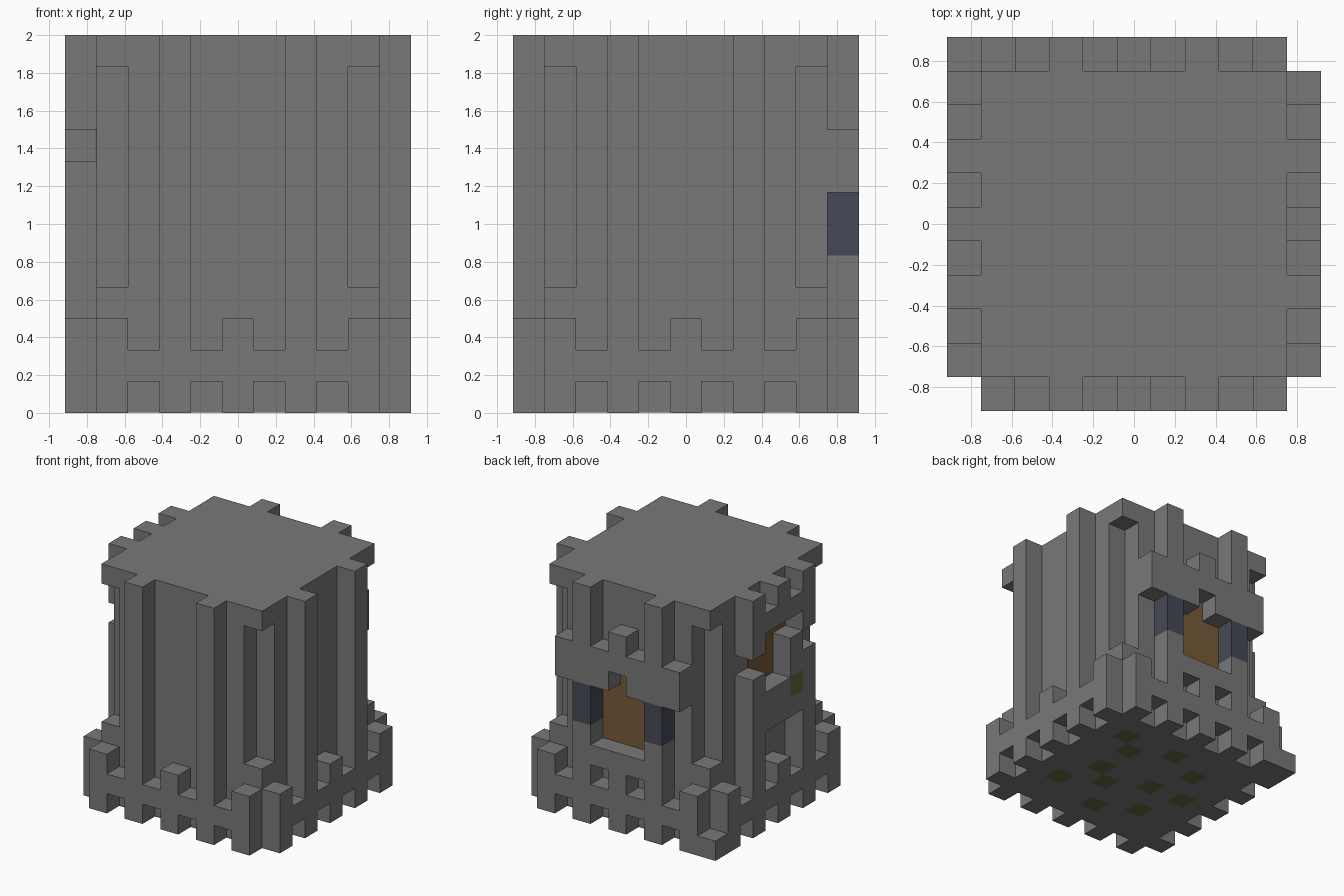
import bpy
import bmesh
from mathutils import Matrix, Vector

if "Cube" in bpy.data.objects:
    bpy.data.objects.remove(bpy.data.objects["Cube"], do_unlink=True)

U = 1 / 6       # block size
HALF = 5.5      # half the footprint, in blocks


def material(name, rgb):
    m = bpy.data.materials.new(name)
    m.use_nodes = True
    m.diffuse_color = (*rgb, 1)
    bsdf = next(n for n in m.node_tree.nodes if n.type == "BSDF_PRINCIPLED")
    bsdf.inputs["Base Color"].default_value = (*rgb, 1)
    return m


STONE = material("grey stone", (0.19, 0.19, 0.19))
GLASS = material("dark blue glass", (0.06, 0.068, 0.092))
WOOD = material("brown wood", (0.19, 0.105, 0.041))
MOSS = material("moss green", (0.118, 0.146, 0.05))


def finish(name, bm, *mats):
    mesh = bpy.data.meshes.new(name)
    bm.to_mesh(mesh)
    bm.free()
    for m in mats:
        mesh.materials.append(m)
    obj = bpy.data.objects.new(name, mesh)
    bpy.context.collection.objects.link(obj)
    return obj


def blocks(name, mat, boxes):
    """Join boxes given as low and high corners in block units."""
    bm = bmesh.new()
    for lo, hi in boxes:
        lo, hi = Vector(lo), Vector(hi)
        mid = (lo + hi) / 2 - Vector((HALF, HALF, 0))
        bmesh.ops.create_cube(bm, size=1, matrix=Matrix.Translation(mid * U)
                              @ Matrix.Diagonal((*((hi - lo) * U), 1)))
    return finish(name, bm, mat)


def on_wall(side, a0, a1, z0, z1, depth=1):
    """A box standing out from one wall, from block a0 to a1 along it."""
    d0, d1 = (1 - depth, 1) if side in ("front", "right") else (10, 10 + depth)
    if side in ("front", "back"):
        return (a0, d0, z0), (a1 + 1, d1, z1)
    return (d0, a0, z0), (d1, a1 + 1, z1)


# Tower core with recessed corners; its foot sits just above the floor panel
blocks("tower_core", STONE, [
    ((1, 1, 0.02), (10, 10, 4)),
    ((2, 1, 4), (9, 10, 11)),
    ((1, 2, 4), (10, 9, 11)),
    ((1, 1, 11), (10, 10, 12)),
])

# Floor panel with mossy tiles seen from below
moss_tiles = {(8, 8), (7, 7), (5, 8), (8, 3), (7, 5), (6, 4),
              (3, 7), (4, 5), (5, 2), (3, 3), (2, 5)}
bm = bmesh.new()
bmesh.ops.create_grid(bm, x_segments=9, y_segments=9, size=4.5 * U)
for f in bm.faces:
    c = f.calc_center_median() / U
    f.material_index = int((round(c.x + 5), round(c.y + 5)) in moss_tiles)
bmesh.ops.reverse_faces(bm, faces=bm.faces)
finish("floor_panel", bm, STONE, MOSS)

# Crenellated footing around all four walls
for side in ("front", "back", "left", "right"):
    feet = [on_wall(side, a, a, 0, 1) for a in range(1, 10, 2)]
    merlons = [on_wall(side, a, a, 2, 3) for a in (1, 5, 9)]
    blocks(side + "_footing", STONE,
           feet + merlons + [on_wall(side, 1, 9, 1, 2)])
blocks("corner_foot", STONE, [((0, 10, 0), (1, 11, 1))])

# Wall columns
for side in ("front", "left"):
    blocks(side + "_columns", STONE,
           [on_wall(side, a, a, 2, 12) for a in (3, 7)])
blocks("back_columns", STONE,
       [on_wall("back", a, a, z0, z1) for a in (3, 7) for z0, z1 in ((2, 5), (7, 12))])
blocks("right_columns", STONE,
       [on_wall("right", a, a, 2, 8) for a in (3, 7)])

# Back doorway: windows, door, step and canopy
blocks("door_windows", GLASS, [on_wall("back", a, a, 5, 7) for a in (3, 7)])
blocks("door", WOOD, [on_wall("back", 4, 6, 4, 8, 0.02)])
blocks("door_step", STONE, [on_wall("back", 4, 6, 3, 4)])
blocks("door_canopy", STONE, [
    on_wall("back", 2, 2, 7, 9),
    on_wall("back", 8, 8, 7, 9),
    on_wall("back", 4, 4, 7, 8),
    on_wall("back", 6, 6, 7, 8),
    on_wall("back", 4, 6, 8, 9),
    on_wall("back", 5, 5, 9, 10),
])

# Right-hand window: shutter, sill with a planter, and canopy
blocks("shutter", WOOD, [on_wall("right", 4, 6, 7, 10, 0.02)])
blocks("window_sill", STONE, [on_wall("right", 5, 6, 5, 7),
                              on_wall("right", 4, 4, 5, 6)])
blocks("planter", MOSS, [on_wall("right", 4, 4, 6, 7)])
blocks("planter_post", STONE, [on_wall("right", 4, 4, 7, 9)])
blocks("window_canopy", STONE,
       [on_wall("right", 3, 7, 10, 11)]
       + [on_wall("right", a, a, 11, 12) for a in (3, 5, 7)]
       + [on_wall("right", a, a, 9, 10) for a in (3, 7)])
